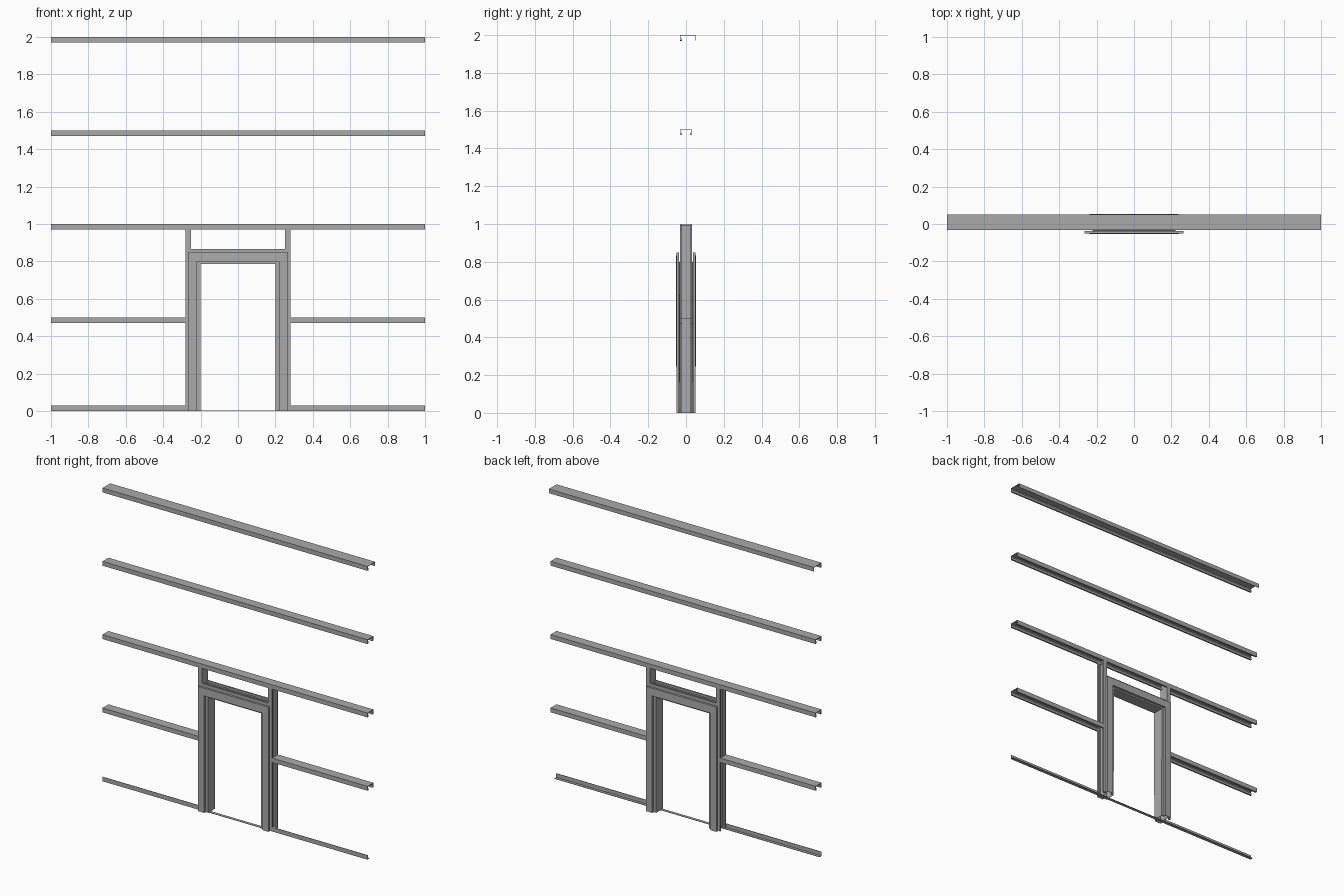
import bpy
import bmesh

cube = bpy.data.objects.get("Cube")
if cube:
    bpy.data.objects.remove(cube, do_unlink=True)

steel = bpy.data.materials.new("galvanised_grey")
steel.use_nodes = True
GREY = (0.4, 0.4, 0.4, 1)
steel.diffuse_color = GREY
steel.node_tree.nodes["Principled BSDF"].inputs["Base Color"].default_value = GREY

T = 0.003        # sheet thickness
H = T / 2
FRONT = -0.031   # front face of the framing
BACK = 0.03      # back face of the framing


def sheet(name, rows):
    """Skin neighbouring rows of points and thicken them into folded sheet metal."""
    bm = bmesh.new()
    grid = [[bm.verts.new(p) for p in row] for row in rows]
    for a, b in zip(grid, grid[1:]):
        for i in range(len(a) - 1):
            bm.faces.new((a[i], a[i + 1], b[i + 1], b[i]))
    bmesh.ops.recalc_face_normals(bm, faces=bm.faces)
    mesh = bpy.data.meshes.new(name)
    bm.to_mesh(mesh)
    bm.free()
    mesh.materials.append(steel)
    obj = bpy.data.objects.new(name, mesh)
    bpy.context.collection.objects.link(obj)
    mod = obj.modifiers.new("thickness", "SOLIDIFY")
    mod.thickness = T
    mod.offset = 0
    mod.use_even_offset = True
    return obj


def rail(name, profile, x0, x1):
    """Extrude a (y, z) profile along x."""
    return sheet(name, [[(x, y, z) for y, z in profile] for x in (x0, x1)])


def channel(depth, back=BACK, lip=0.008, back_lip=True):
    """Lipped channel opening downwards, as (y, z) measured from the web."""
    pts = [(FRONT + lip, -depth / 2), (FRONT + lip, -depth),
           (FRONT, -depth), (FRONT, 0), (back, 0), (back, -depth)]
    if back_lip:
        pts += [(back - lip, -depth), (back - lip, -depth / 2)]
    return pts


def girt(name, top, x0, x1, **kw):
    return rail(name, [(y, top - H + z) for y, z in channel(0.027, **kw)], x0, x1)


# Full-length horizontal rails; the eave rail is deeper
girt("eave_rail", 2.0, -1, 1, back=0.0485, back_lip=False)
girt("upper_rail", 1.5, -1, 1)
girt("middle_rail", 1.0, -1, 1)

# Rails, base angles and studs on each side of the doorway
for side, s in (("right", -1), ("left", 1)):
    girt("lower_rail_" + side, 0.5, s * 0.28, s)
    rail("base_angle_" + side, [(FRONT, 0.03), (FRONT, H), (-0.011, H)], s * 0.26, s)
    stud = [(s * (0.2515 - d), y) for y, d in channel(0.027)]
    sheet("door_stud_" + side, [[(x, y, z) for x, y in stud] for z in (0, 0.996)])

# Flat threshold strip and header channel opening upwards
rail("threshold_strip", [(FRONT, H), (-0.011, H)], -0.26, 0.26)
rail("door_header", [(y, 0.84 - z) for y, z in channel(0.026)], -0.25, 0.25)

# Wrapped door trim: half section as (half width, height, depth), then mirrored in depth
half = [(0.2635, 0.8485, -0.037), (0.2635, 0.8485, -0.0495),
        (0.2205, 0.80, -0.0495), (0.2205, 0.80, -0.035), (0.2015, 0.788, -0.035)]
section = half + [(w, h, -y) for w, h, y in reversed(half)]
corners = [(-1, 0), (-1, 1), (1, 1), (1, 0)]
sheet("door_trim", [[(sx * w, y, sz * h) for w, h, y in section] for sx, sz in corners])
